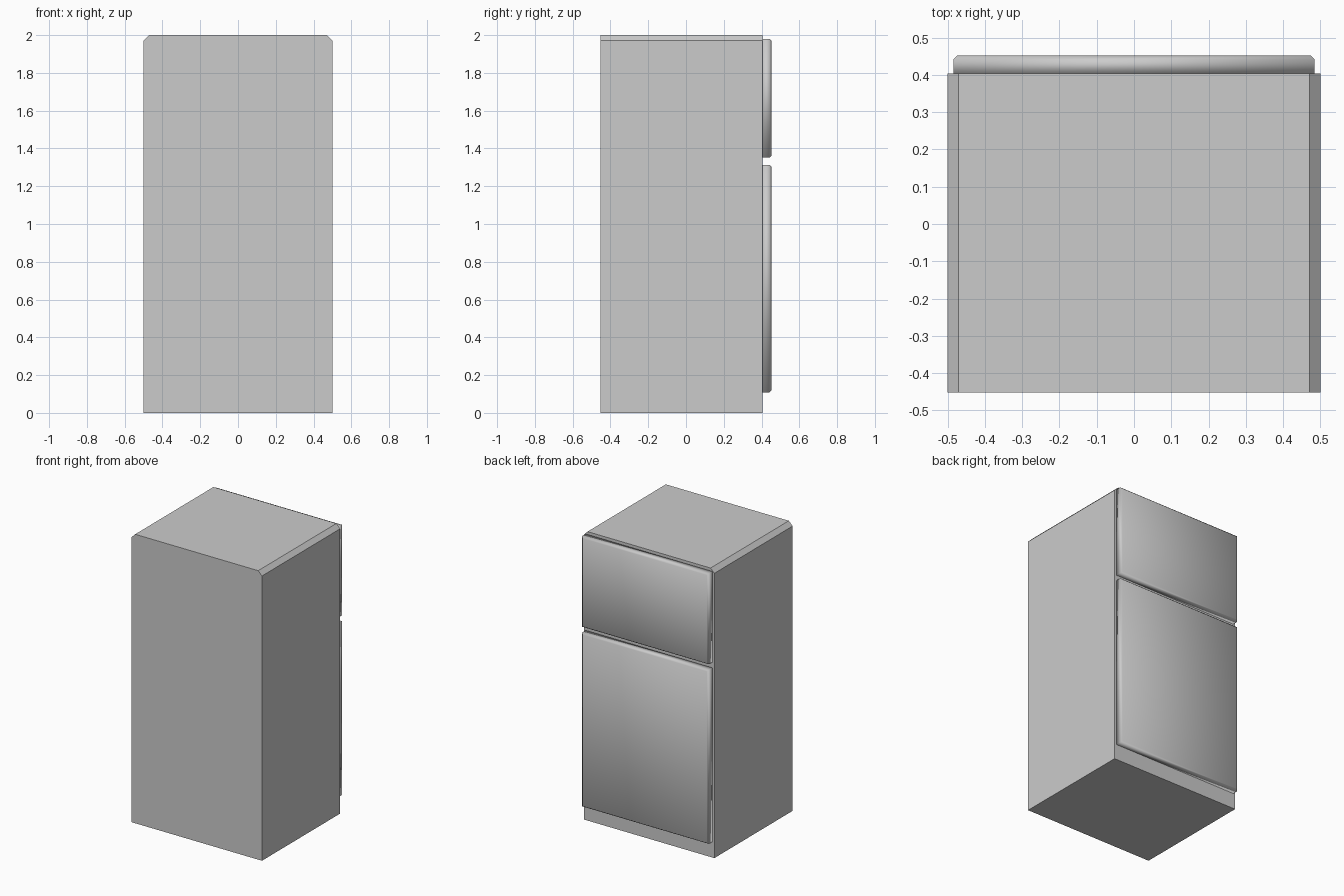
import bpy, bmesh

if "Cube" in bpy.data.objects:
    bpy.data.objects.remove(bpy.data.objects["Cube"])

BACK, SEAM, DOOR_FACE = -0.452, 0.404, 0.452


def box(name, lo, hi, pick_edge, bevel):
    """Box from corner lo to corner hi, with the chosen edges chamfered."""
    bm = bmesh.new()
    bmesh.ops.create_cube(bm, size=1)
    for v in bm.verts:
        v.co = [lo[i] if v.co[i] < 0 else hi[i] for i in range(3)]
    edges = [e for e in bm.edges if all(pick_edge(v.co) for v in e.verts)]
    edges = [e for e in edges if len(edges) == 4 and bevel < 0.02
             or abs(e.verts[0].co.x - e.verts[1].co.x) < 1e-4]
    bmesh.ops.bevel(bm, geom=edges, offset=bevel, segments=1, affect='EDGES')
    mesh = bpy.data.meshes.new(name)
    bm.to_mesh(mesh)
    bm.free()
    obj = bpy.data.objects.new(name, mesh)
    bpy.context.collection.objects.link(obj)
    return obj


# Cabinet: chamfered along the two upper side edges
box("cabinet", (-0.5, BACK, 0), (0.5, SEAM, 2), lambda c: c.z > 1.9, 0.029)

# Doors: chamfered around the outer face, softly shaded
for name, z0, z1 in (("fridge_door", 0.109, 1.313), ("freezer_door", 1.352, 1.98)):
    door = box(name, (-0.485, SEAM, z0), (0.485, DOOR_FACE, z1),
               lambda c: c.y > 0.44, 0.01)
    door.data.shade_smooth()
